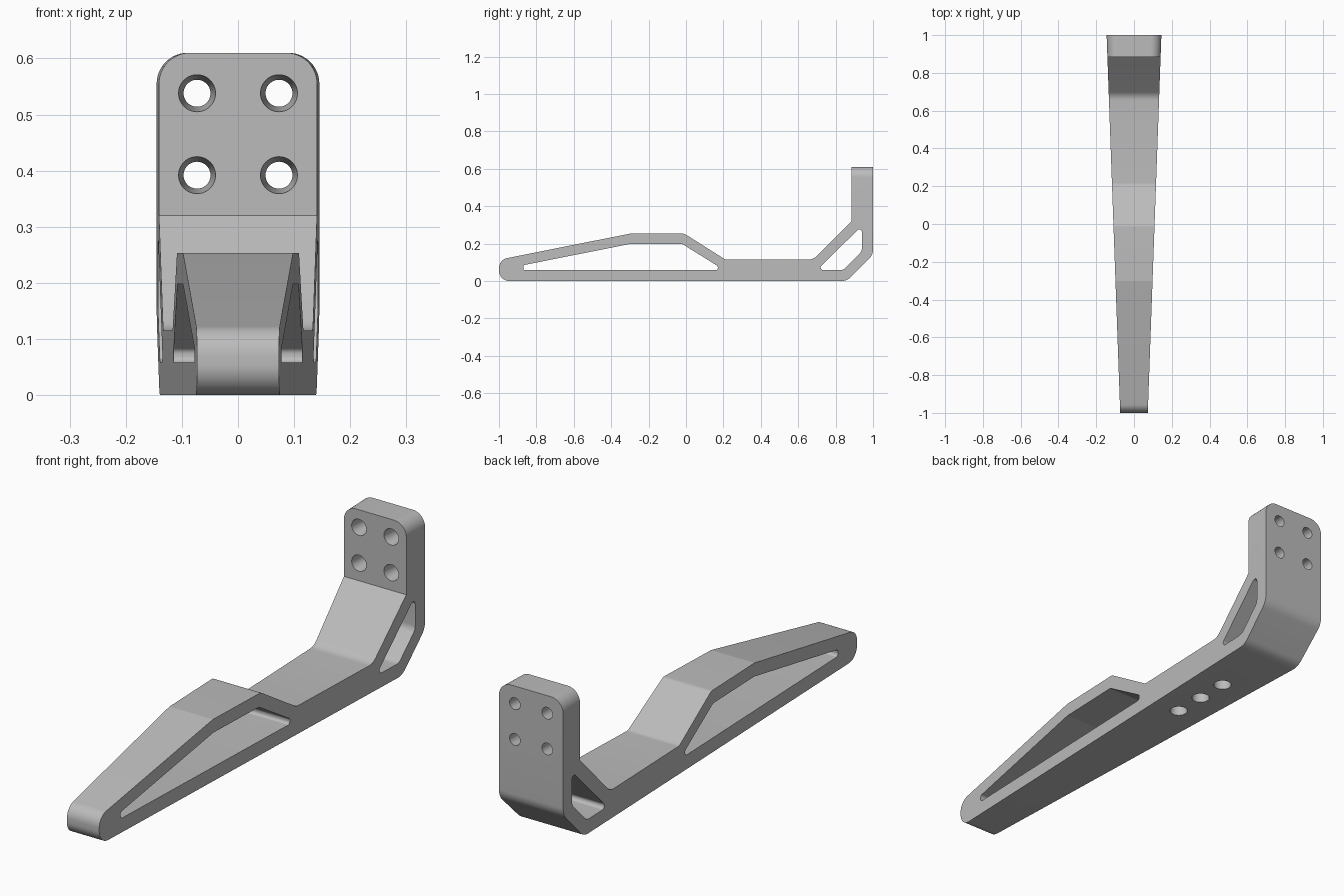
import bpy, bmesh, math
from mathutils import Vector

old = bpy.data.objects.get("Cube")
if old:
    bpy.data.objects.remove(old, do_unlink=True)

grey = bpy.data.materials.new("plain_grey")
grey.use_nodes = True
grey.diffuse_color = (0.5, 0.5, 0.5, 1)
grey.node_tree.nodes["Principled BSDF"].inputs["Base Color"].default_value = (0.5, 0.5, 0.5, 1)


def half_width(y):
    return 0.109 + 0.036 * y


def fillet(corners):
    """Round each (y, z, radius) corner of a closed side profile."""
    out = []
    for i, (y, z, r) in enumerate(corners):
        p = Vector((y, z))
        if r == 0:
            out.append(p)
            continue
        a = (Vector(corners[i - 1][:2]) - p).normalized()
        b = (Vector(corners[(i + 1) % len(corners)][:2]) - p).normalized()
        inner = a.angle(b)
        turn = math.pi - inner
        centre = p + (a + b).normalized() * (r / math.sin(inner / 2))
        start = p + a * (r / math.tan(inner / 2)) - centre
        sign = 1 if a.x * b.y - a.y * b.x < 0 else -1
        steps = max(2, math.ceil(math.degrees(turn) / 7))
        for k in range(steps + 1):
            t = sign * turn * k / steps
            c, s = math.cos(t), math.sin(t)
            out.append(centre + Vector((start.x * c - start.y * s, start.x * s + start.y * c)))
    return out


def make_object(name, bm):
    bmesh.ops.recalc_face_normals(bm, faces=bm.faces)
    mesh = bpy.data.meshes.new(name)
    bm.to_mesh(mesh)
    bm.free()
    mesh.materials.append(grey)
    ob = bpy.data.objects.new(name, mesh)
    bpy.context.collection.objects.link(ob)
    return ob


def prism(corners, width):
    """Side profile spanned across x, with the half width given per y."""
    bm = bmesh.new()
    pts = fillet(corners)
    sides = [[bm.verts.new((s * width(p.x), p.x, p.y)) for p in pts] for s in (-1, 1)]
    for ring in sides:
        bm.faces.new(ring)
    for i in range(len(pts)):
        bm.faces.new((sides[0][i - 1], sides[0][i], sides[1][i], sides[1][i - 1]))
    return bm


def lathe(stations, axis, origin):
    """Round cutter from (distance, radius) stations along a unit axis."""
    bm = bmesh.new()
    axis = Vector(axis)
    u = axis.orthogonal().normalized()
    v = axis.cross(u)
    n = 48
    rings = []
    for d, r in stations:
        rings.append([bm.verts.new(Vector(origin) + axis * d
                      + r * (u * math.cos(math.tau * k / n) + v * math.sin(math.tau * k / n)))
                      for k in range(n)])
    bm.faces.new(rings[0])
    bm.faces.new(rings[-1])
    for lo, hi in zip(rings, rings[1:]):
        for k in range(n):
            bm.faces.new((lo[k - 1], lo[k], hi[k], hi[k - 1]))
    return bm


# Tapered arm with upright mounting plate
arm = prism([(-1, 0, .055), (.86, 0, .07), (1, .14, .07), (1, .61, 0), (.885, .61, 0),
             (.885, .32, 0), (.68, .115, .06), (.21, .115, .03), (-.008, .253, .03),
             (-.302, .253, 0), (-1, .114, .055)], half_width)
# Rounded upper corners of the plate
top = [e for e in arm.edges if all(v.co.z > .609 for v in e.verts)
       and e.verts[0].co.x * e.verts[1].co.x > 0]
bmesh.ops.bevel(arm, geom=top, offset=.055, segments=13, profile=.5, affect='EDGES')
bracket = make_object("bracket_arm", arm)

cutters = []
# Side windows
windows = {
    "long_window": [(-.87, .058, .012), (.17, .058, .012), (.17, .08, .012),
                    (-.02, .198, .015), (-.3, .198, 0), (-.87, .085, .012)],
    "rear_window": [(.70, .058, .014), (.84, .058, .04), (.94, .158, .04),
                    (.94, .295, .014)],
}
for name, corners in windows.items():
    cutters.append(make_object(name, prism(corners, lambda y: .3)))

# Countersunk plate holes
for x in (-.073, .073):
    for z in (.392, .538):
        stations = [(-.02, .0352), (0, .033), (.082, .024), (.15, .024)]
        cutters.append(make_object("plate_hole", lathe(stations, (0, 1, 0), (x, .885, z))))

# Blind holes in the underside
for y in (.28, .417, .554):
    cutters.append(make_object("underside_hole", lathe([(-.03, .035), (.085, .035)], (0, 0, 1), (0, y, 0))))

bpy.ops.object.select_all(action='DESELECT')
bpy.context.view_layer.objects.active = bracket
bracket.select_set(True)
for c in cutters:
    mod = bracket.modifiers.new(c.name, 'BOOLEAN')
    mod.operation = 'DIFFERENCE'
    mod.solver = 'EXACT'
    mod.object = c
    bpy.ops.object.modifier_apply(modifier=mod.name)
    bpy.data.objects.remove(c, do_unlink=True)

bpy.ops.object.shade_smooth_by_angle(angle=math.radians(10))
